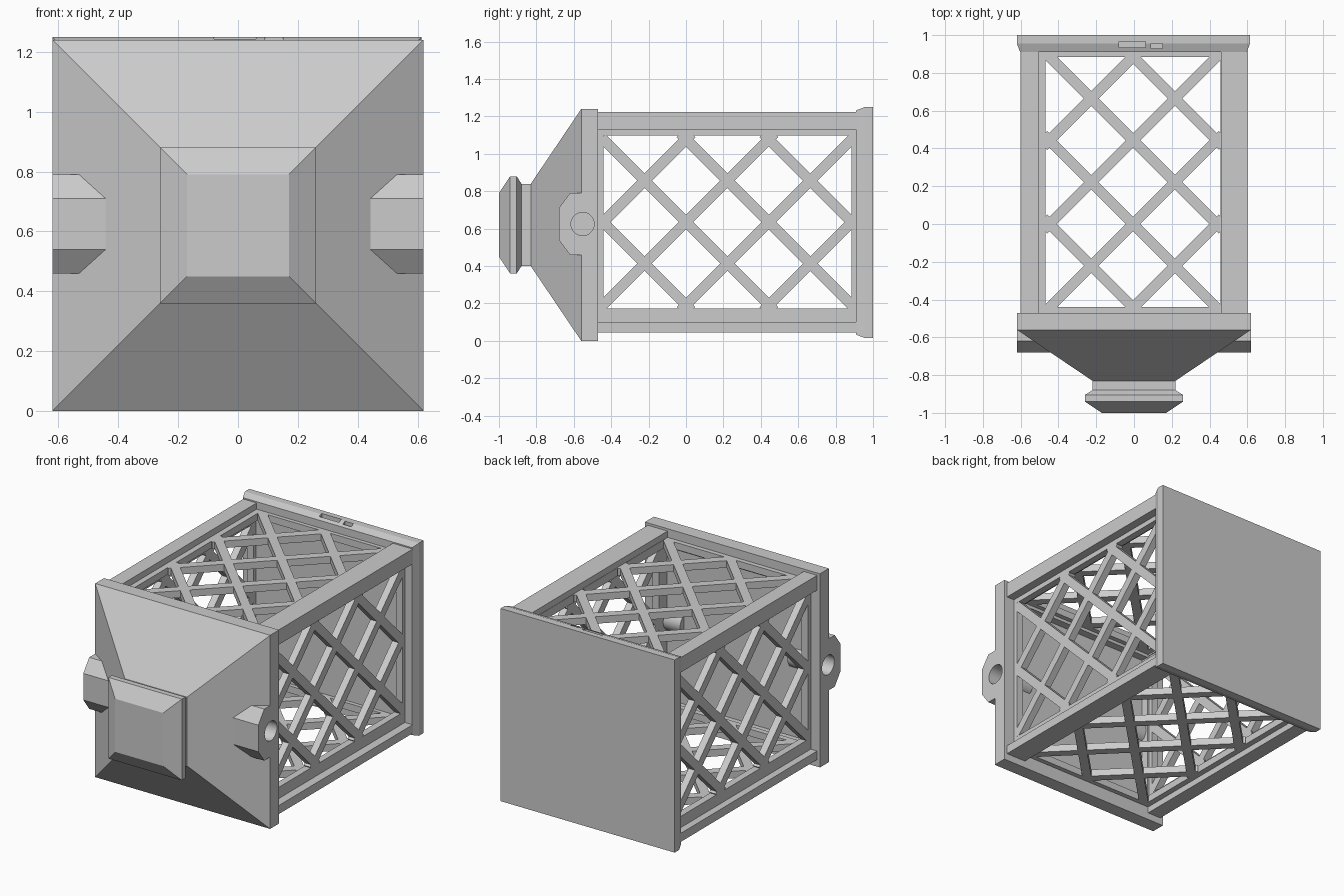
import bpy, bmesh, math
from mathutils import Matrix, Vector

if "Cube" in bpy.data.objects:
    bpy.data.objects.remove(bpy.data.objects["Cube"])

CZ = 0.635   # axis height of the cage


def finish(name, bm):
    bmesh.ops.recalc_face_normals(bm, faces=bm.faces)
    me = bpy.data.meshes.new(name)
    bm.to_mesh(me)
    bm.free()
    ob = bpy.data.objects.new(name, me)
    bpy.context.collection.objects.link(ob)
    return ob


def add_box(bm, lo, hi, mat=Matrix()):
    lo, hi = Vector(lo), Vector(hi)
    m = mat @ Matrix.Translation((lo + hi) / 2) @ Matrix.Diagonal((*(hi - lo), 1))
    bmesh.ops.create_cube(bm, size=1, matrix=m)


def box(name, lo, hi):
    bm = bmesh.new()
    add_box(bm, lo, hi)
    return finish(name, bm)


def square_loft(name, sections, cx, cz):
    """Loft square rings (y, half width) along y and cap both ends."""
    bm = bmesh.new()
    rings = [[bm.verts.new((cx + sx * h, y, cz + sz * h))
              for sx, sz in ((-1, -1), (1, -1), (1, 1), (-1, 1))] for y, h in sections]
    for a, b in zip(rings, rings[1:]):
        for i in range(4):
            j = (i + 1) % 4
            bm.faces.new((a[i], a[j], b[j], b[i]))
    bm.faces.new(rings[0])
    bm.faces.new(rings[-1])
    return finish(name, bm)


def x_cylinder(name, x0, x1, y, z, r):
    bm = bmesh.new()
    m = Matrix.Translation(((x0 + x1) / 2, y, z)) @ Matrix.Rotation(math.pi / 2, 4, 'Y')
    bmesh.ops.create_cone(bm, cap_ends=True, segments=32, radius1=r, radius2=r,
                          depth=abs(x1 - x0), matrix=m)
    ob = finish(name, bm)
    for p in ob.data.polygons:
        p.use_smooth = len(p.vertices) == 4
    return ob


def cut(ob, cutter):
    mod = ob.modifiers.new("cut", 'BOOLEAN')
    mod.operation, mod.object, mod.solver = 'DIFFERENCE', cutter, 'EXACT'
    cutter.hide_render = True
    cutter.display_type = 'WIRE'
    cutter.hide_set(True)


# roof with square finial and a shallow recess on the cage side
roof = square_loft("roof", [(-1, .17), (-.94, .26), (-.905, .26), (-.88, .22), (-.83, .22),
                            (-.56, .62), (-.47, .62), (-.47, .50), (-.52, .50)], 0, .62)

# base plate with bevelled inner rim and two small slots on top
base = square_loft("base_plate", [(.91, .60), (.955, .617), (1, .617)], -.003, .633)
for i, (x0, x1, y0, y1) in enumerate(((-.08, .06, .935, .965), (.09, .15, .93, .955))):
    cut(base, box(f"slot_cutter_{i}", (x0, y0, 1.22), (x1, y1, 1.3)))

# side lugs with round sockets
profile = [(-.56, .79), (-.62, .79), (-.68, .71), (-.68, .54), (-.62, .46), (-.56, .46)]
for s, side in ((-1, "left"), (1, "right")):
    bm = bmesh.new()
    f = bm.faces.new([bm.verts.new((s * .42, y, z)) for y, z in profile])
    ext = bmesh.ops.extrude_face_region(bm, geom=[f])
    bmesh.ops.translate(bm, vec=(s * .20, 0, 0),
                        verts=[v for v in ext['geom'] if isinstance(v, bmesh.types.BMVert)])
    lug = finish(f"lug_{side}", bm)
    socket = x_cylinder(f"socket_cutter_{side}", s * .535, s * .7, -.553, .625, .062)
    cut(lug, socket)
    cut(roof, socket)
    x_cylinder(f"socket_sleeve_{side}", s * .38, s * .51, -.553, .625, .07)

# corner posts
for sz, z0, z1 in (("top", 1.13, 1.225), ("bottom", .045, .10)):
    box(f"post_left_{sz}", (-.60, -.475, z0), (-.505, .915, z1))
    box(f"post_right_{sz}", (.46, -.475, z0), (.60, .915, z1))


# lattice panel: local x across, y along, z outwards
def panel(name, angle, width=.055, inner=.505, outer=.55):
    bm = bmesh.new()
    half, v0, v1 = .463, -.44, .885
    for s in (-1, 1):
        for k in range(-1, 3):
            c = .443 * k
            ends = sorted((s * (v0 - c), s * (v1 - c)))
            a, b = max(-half, ends[0]), min(half, ends[1])
            mid, length = (a + b) / 2, (b - a) * math.sqrt(2) + .03
            m = (Matrix.Translation((mid, s * mid + c, 0))
                 @ Matrix.Rotation(s * math.pi / 4, 4, 'Z'))
            add_box(bm, (-length / 2, -width / 2, inner), (length / 2, width / 2, outer), m)
    for s in (-1, 1):   # frame around the bars
        u = sorted((s * half, s * .54))
        add_box(bm, (u[0], -.475, inner), (u[1], .915, outer))
    add_box(bm, (-half, -.475, inner), (half, v0, outer))
    add_box(bm, (-half, v1, inner), (half, .915, outer))
    ob = finish(name, bm)
    ob.matrix_world = (Matrix.Translation((-.005, 0, CZ)) @ Matrix.Rotation(angle, 4, 'Y'))


for i, name in enumerate(("top", "right", "bottom", "left")):
    panel(f"lattice_{name}", i * math.pi / 2)
